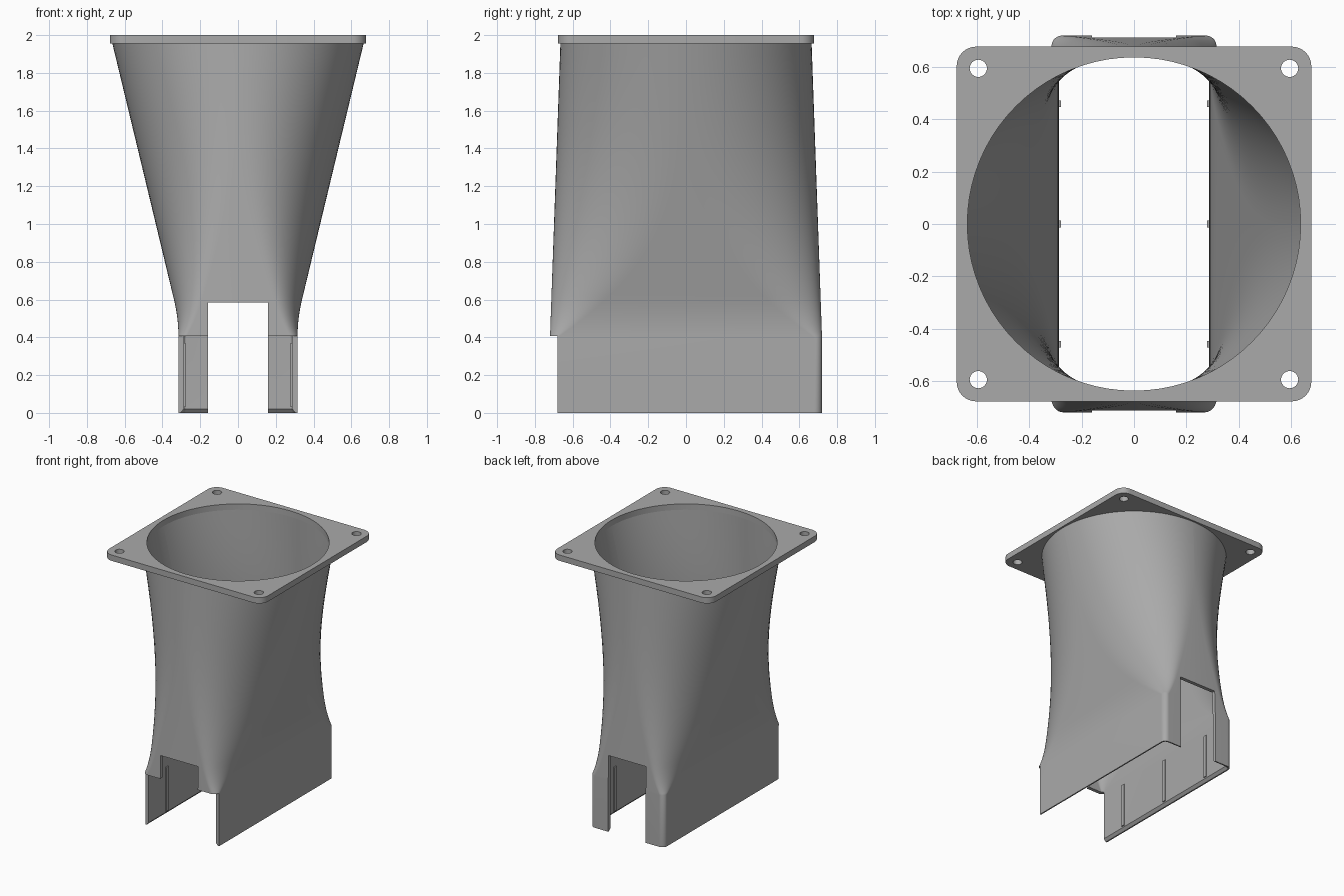
import bpy, bmesh
from math import sin, cos, pi, radians

cube = bpy.data.objects.get("Cube")
if cube:
    bpy.data.objects.remove(cube, do_unlink=True)

grey = bpy.data.materials.new("plain grey")
grey.use_nodes = True
grey.diffuse_color = (0.4, 0.4, 0.4, 1)
grey.node_tree.nodes["Principled BSDF"].inputs["Base Color"].default_value = (0.4, 0.4, 0.4, 1)

FLARE, TOP, WALL = 0.4, 1.955, 0.028   # start of flare, flange underside, wall thickness


def finish(name, bm):
    bmesh.ops.recalc_face_normals(bm, faces=bm.faces)
    mesh = bpy.data.meshes.new(name)
    bm.to_mesh(mesh)
    bm.free()
    mesh.materials.append(grey)
    ob = bpy.data.objects.new(name, mesh)
    bpy.context.collection.objects.link(ob)
    return ob


def box(name, lo, hi):
    bm = bmesh.new()
    bmesh.ops.create_cube(bm, size=1)
    for v in bm.verts:
        v.co = [l + (c + 0.5) * (h - l) for c, l, h in zip(v.co, lo, hi)]
    return finish(name, bm)


def cylinder(name, x, y, radius, segments):
    bm = bmesh.new()
    bmesh.ops.create_cone(bm, cap_ends=True, segments=segments, radius1=radius, radius2=radius, depth=0.3)
    bmesh.ops.translate(bm, verts=bm.verts, vec=(x, y, 2))
    return finish(name, bm)


def cut(ob, cutter):
    mod = ob.modifiers.new("cut", "BOOLEAN")
    mod.operation, mod.solver, mod.object = "DIFFERENCE", "EXACT", cutter
    cutter.hide_render = True
    bpy.context.view_layer.objects.active = ob
    bpy.ops.object.modifier_apply(modifier=mod.name)
    bpy.data.objects.remove(cutter, do_unlink=True)


def smooth(ob):
    bpy.ops.object.select_all(action="DESELECT")
    ob.select_set(True)
    bpy.context.view_layer.objects.active = ob
    bpy.ops.object.shade_smooth_by_angle(angle=radians(28))


def section(z, inset):
    """Rounded rectangle at the mouth that melts into a circle at the flange."""
    t = max(0, (z - FLARE) / (TOP - FLARE))
    rise, ease = max(0, z - FLARE), 0.2
    slope = 0.35 / (TOP - FLARE - ease / 2)
    a = 0.315 + slope * (rise * rise / (2 * ease) if rise < ease else rise - ease / 2) - inset
    b = 0.72 - 0.055 * t - inset
    keep = (1 - t) ** 3.3
    r = 0.04 - inset
    cx, cy = (a - r) * keep, (b - r) * keep
    n, points = 20, []
    for quarter in range(4):
        sx, sy = (1, -1, -1, 1)[quarter], (1, 1, -1, -1)[quarter]
        for i in range(n + 1):
            ang = (quarter + i / n) * pi / 2
            points.append((sx * cx + (a - cx) * cos(ang), sy * cy + (b - cy) * sin(ang), z))
    return points


# Duct shell: outer skin going up, inner skin coming down, closed at the mouth
steps = 32
levels = [FLARE + (TOP - FLARE) * (i / steps) ** 1.4 for i in range(steps + 1)]
rings = [section(z, 0) for z in [0] + levels]
rings += [section(z, WALL) for z in reversed([0.02] + levels)]
rings.append(section(0, 0.01))
bm = bmesh.new()
loops = [[bm.verts.new(p) for p in ring] for ring in rings]
for k, low in enumerate(loops):
    high = loops[(k + 1) % len(loops)]
    for i in range(len(low)):
        j = (i + 1) % len(low)
        bm.faces.new((low[i], low[j], high[j], high[i]))
bmesh.ops.remove_doubles(bm, verts=bm.verts, dist=1e-5)
duct = finish("duct", bm)

# Slot through front and back, and the open front below the flare
cut(duct, box("slot_cutter", (-0.16, -1, -0.1), (0.16, 1, 0.585)))
cut(duct, box("front_cutter", (-0.5, -1, -0.1), (0.5, -0.68, 0.408)))
smooth(duct)

# Square flange with rounded corners, round opening and screw holes
flange = box("flange", (-0.678, -0.678, TOP), (0.678, 0.678, 2))
bm = bmesh.new()
bm.from_mesh(flange.data)
corners = [e for e in bm.edges if abs(e.verts[0].co.z - e.verts[1].co.z) > 0.01]
bmesh.ops.bevel(bm, geom=corners, offset=0.075, segments=8, profile=0.5, affect="EDGES")
bm.to_mesh(flange.data)
bm.free()
cut(flange, cylinder("opening_cutter", 0, 0, 0.637, 80))
for x in (-0.595, 0.595):
    for y in (-0.595, 0.595):
        cut(flange, cylinder("hole_cutter", x, y, 0.033, 24))
smooth(flange)

# Thin grip ribs on the inside of the side walls
for side, name in ((1, "left"), (-1, "right")):
    for i, y in enumerate((-0.46, 0, 0.46)):
        xs = sorted((side * 0.279, side * 0.292))
        box(f"{name}_rib_{i + 1}", (xs[0], y - 0.013, 0.03), (xs[1], y + 0.013, 0.37))
